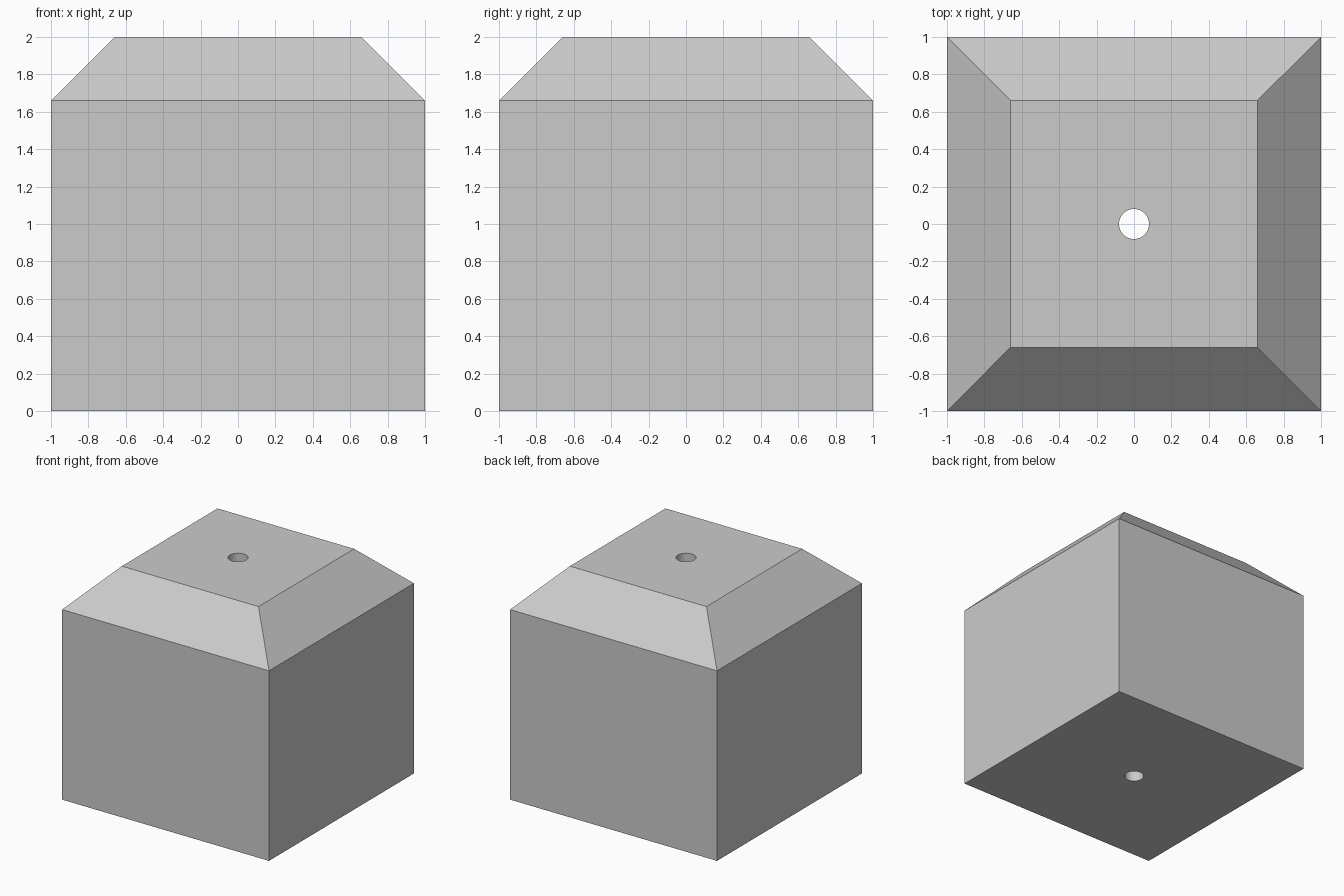
import bpy, bmesh

if "Cube" in bpy.data.objects:
    bpy.data.objects.remove(bpy.data.objects["Cube"])

CHAMFER = 0.34
HOLE_RADIUS = 0.08

# Block: 2-unit cube with its four top edges chamfered
mesh = bpy.data.meshes.new("block")
bm = bmesh.new()
bmesh.ops.create_cube(bm, size=2)
bmesh.ops.translate(bm, verts=bm.verts, vec=(0, 0, 1))
top_edges = [e for e in bm.edges if all(v.co.z > 1.9 for v in e.verts)]
bmesh.ops.bevel(bm, geom=top_edges, offset=CHAMFER, offset_type='OFFSET',
                segments=1, profile=0.5, affect='EDGES')
bm.to_mesh(mesh)
bm.free()
block = bpy.data.objects.new("block", mesh)
bpy.context.collection.objects.link(block)

# Vertical hole through the centre
bpy.ops.mesh.primitive_cylinder_add(vertices=48, radius=HOLE_RADIUS, depth=3, location=(0, 0, 1))
cutter = bpy.context.object
cutter.name = "hole_cutter"
cutter.hide_render = True

cut = block.modifiers.new("centre_hole", 'BOOLEAN')
cut.operation = 'DIFFERENCE'
cut.solver = 'EXACT'
cut.object = cutter

bpy.ops.object.select_all(action='DESELECT')
block.select_set(True)
bpy.context.view_layer.objects.active = block
bpy.ops.object.modifier_apply(modifier=cut.name)
bpy.data.objects.remove(cutter)

# Smooth hole wall, crisp outer edges
bpy.ops.object.shade_smooth_by_angle(angle=0.52)
